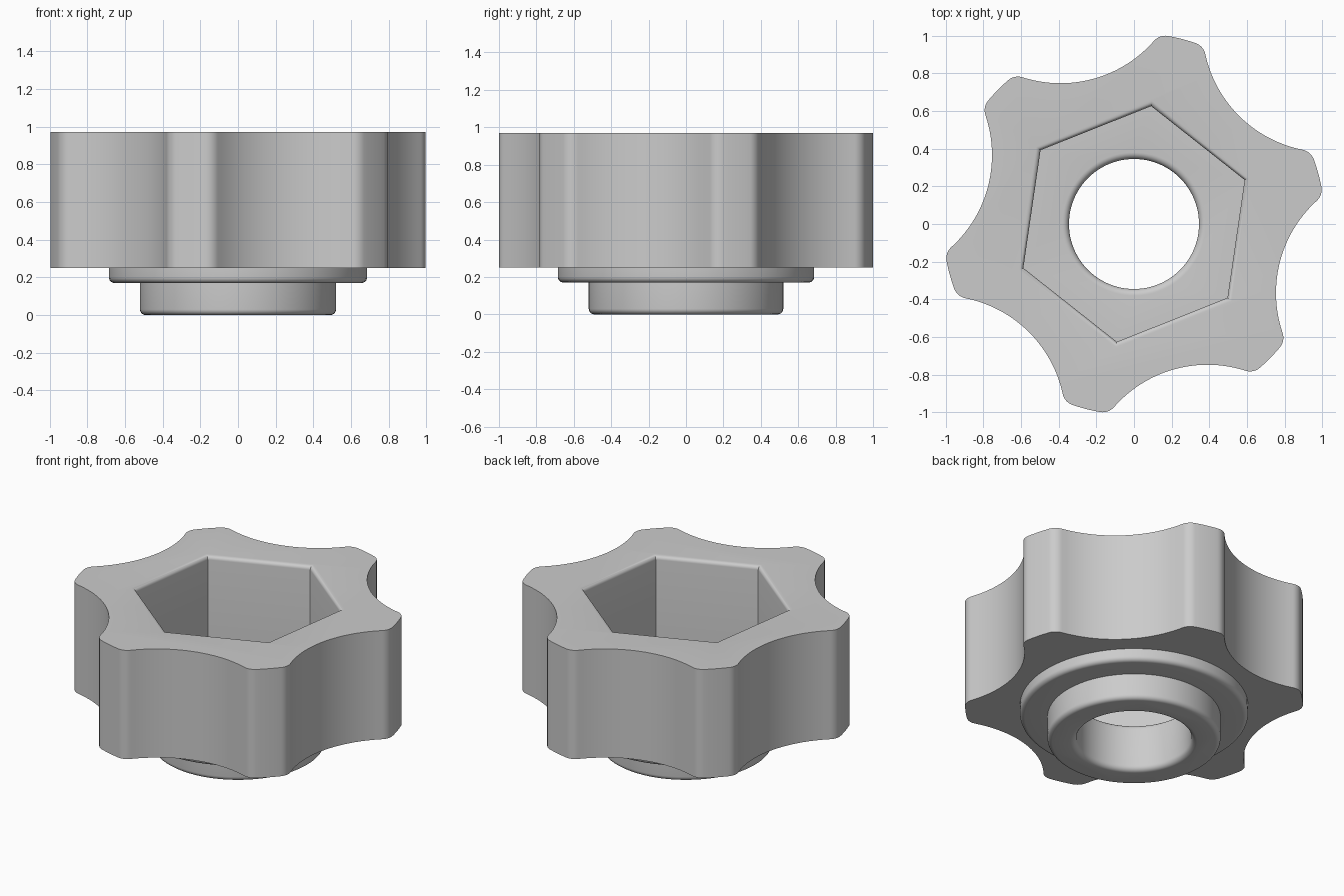
import bpy, bmesh
from math import sin, cos, acos, atan2, pi, radians, hypot

old = bpy.data.objects.get("Cube")
if old:
    bpy.data.objects.remove(old, do_unlink=True)

grey = bpy.data.materials.new("plain_grey")
grey.use_nodes = True
colour = (0.6, 0.6, 0.6, 1)
grey.diffuse_color = colour
grey.node_tree.nodes["Principled BSDF"].inputs["Base Color"].default_value = colour

TOP, BODY_BOTTOM, FLANGE_BOTTOM, FLOOR = 0.97, 0.25, 0.17, 0.32
BORE, SOFT = 0.345, 0.035


def arc(cx, cy, r, a0, a1, n):
    """Points along an arc from angle a0 to a1."""
    return [(cx + r * cos(a0 + (a1 - a0) * i / n),
             cy + r * sin(a0 + (a1 - a0) * i / n)) for i in range(n + 1)]


def polar(r, a):
    return r * cos(a), r * sin(a)


def loft(name, rings):
    """Closed solid through rings of (outline, height)."""
    bm = bmesh.new()
    loops = [[bm.verts.new((x, y, z)) for x, y in pts] for pts, z in rings]
    n = len(loops[0])
    for low, high in zip(loops, loops[1:]):
        for i in range(n):
            j = (i + 1) % n
            bm.faces.new((low[i], low[j], high[j], high[i]))
    bm.faces.new(loops[0][::-1])
    bm.faces.new(loops[-1])
    bmesh.ops.recalc_face_normals(bm, faces=bm.faces)
    mesh = bpy.data.meshes.new(name)
    bm.to_mesh(mesh)
    bm.free()
    mesh.materials.append(grey)
    ob = bpy.data.objects.new(name, mesh)
    bpy.context.collection.objects.link(ob)
    return ob


def turned(name, profile, sides=96):
    """Solid of revolution from (radius, height) pairs."""
    return loft(name, [(arc(0, 0, r, 0, 2 * pi * (1 - 1 / sides), sides - 1), z)
                       for r, z in profile])


def combine(target, tool, operation):
    mod = target.modifiers.new(operation, "BOOLEAN")
    mod.operation, mod.object, mod.solver = operation, tool, "EXACT"
    bpy.context.view_layer.objects.active = target
    bpy.ops.object.modifier_apply(modifier=mod.name)
    bpy.data.objects.remove(tool, do_unlink=True)


# Six-lobed grip outline: rounded lobe corners joined by concave scallops
LOBE, SCALLOP, SCALLOP_DIST, CORNER = 1.014, 0.66, 1.46, 0.08
centre_r, reach = LOBE - CORNER, SCALLOP + CORNER
off = acos((centre_r ** 2 + SCALLOP_DIST ** 2 - reach ** 2) / (2 * centre_r * SCALLOP_DIST))
half_tip = pi / 6 - off
outline = []
for k in range(6):
    mid = radians(15.5 + 60 * k)
    valley = mid + pi / 6
    sx, sy = polar(SCALLOP_DIST, valley)
    ax, ay = polar(centre_r, mid - half_tip)
    bx, by = polar(centre_r, mid + half_tip)
    px, py = polar(SCALLOP_DIST, valley - pi / 3)
    turn = (atan2(sy - by, sx - bx) - (mid + half_tip)) % (2 * pi)
    # corner, lobe tip, corner
    outline += arc(ax, ay, CORNER, mid - half_tip - turn, mid - half_tip, 8)
    outline += arc(0, 0, LOBE, mid - half_tip, mid + half_tip, 6)[1:-1]
    outline += arc(bx, by, CORNER, mid + half_tip, mid + half_tip + turn, 8)
    # scallop leading to the next lobe
    start = atan2(by - sy, bx - sx)
    swing = ((start - (valley + pi)) + pi) % (2 * pi) - pi
    outline += arc(sx, sy, SCALLOP, valley + pi + swing, valley + pi - swing, 28)[1:-1]

knob = loft("knob_body", [(outline, BODY_BOTTOM), (outline, TOP)])

# Flange and boss below the grip, with rounded lower rims
rim = 0.03
collar = turned("collar",
                arc(0.52 - rim, rim, rim, -pi / 2, 0, 6)
                + [(0.52, FLANGE_BOTTOM)]
                + arc(0.685 - rim, FLANGE_BOTTOM + rim, rim, -pi / 2, 0, 6)
                + [(0.685, BODY_BOTTOM + 0.02)])
combine(knob, collar, "UNION")


# Hexagonal pocket with a softened mouth
def hexagon(grow):
    return [polar(0.632 + grow / cos(pi / 6), radians(21.7 + 60 * i)) for i in range(6)]


lip = 0.025
mouth = [(hexagon(lip * (1 - cos(t * pi / 12))), TOP - lip + lip * sin(t * pi / 12))
         for t in range(7)]
pocket = loft("pocket_cutter", [(hexagon(0), FLOOR)] + mouth + [(hexagon(lip), TOP + 0.1)])
combine(knob, pocket, "DIFFERENCE")

# Through bore, flared at both ends
flare = [(BORE + SOFT * (1 - cos(t * pi / 12)), SOFT * sin(t * pi / 12)) for t in range(7)]
bore = turned("bore_cutter",
              [(BORE + SOFT, -0.1)]
              + [(r, SOFT - h) for r, h in flare[::-1]]
              + [(r, FLOOR - SOFT + h) for r, h in flare]
              + [(BORE + SOFT, FLOOR + 0.1)])
combine(knob, bore, "DIFFERENCE")

# Smooth curves, crisp edges
bpy.ops.object.select_all(action="DESELECT")
knob.select_set(True)
bpy.context.view_layer.objects.active = knob
bpy.ops.object.shade_smooth_by_angle(angle=radians(28))
